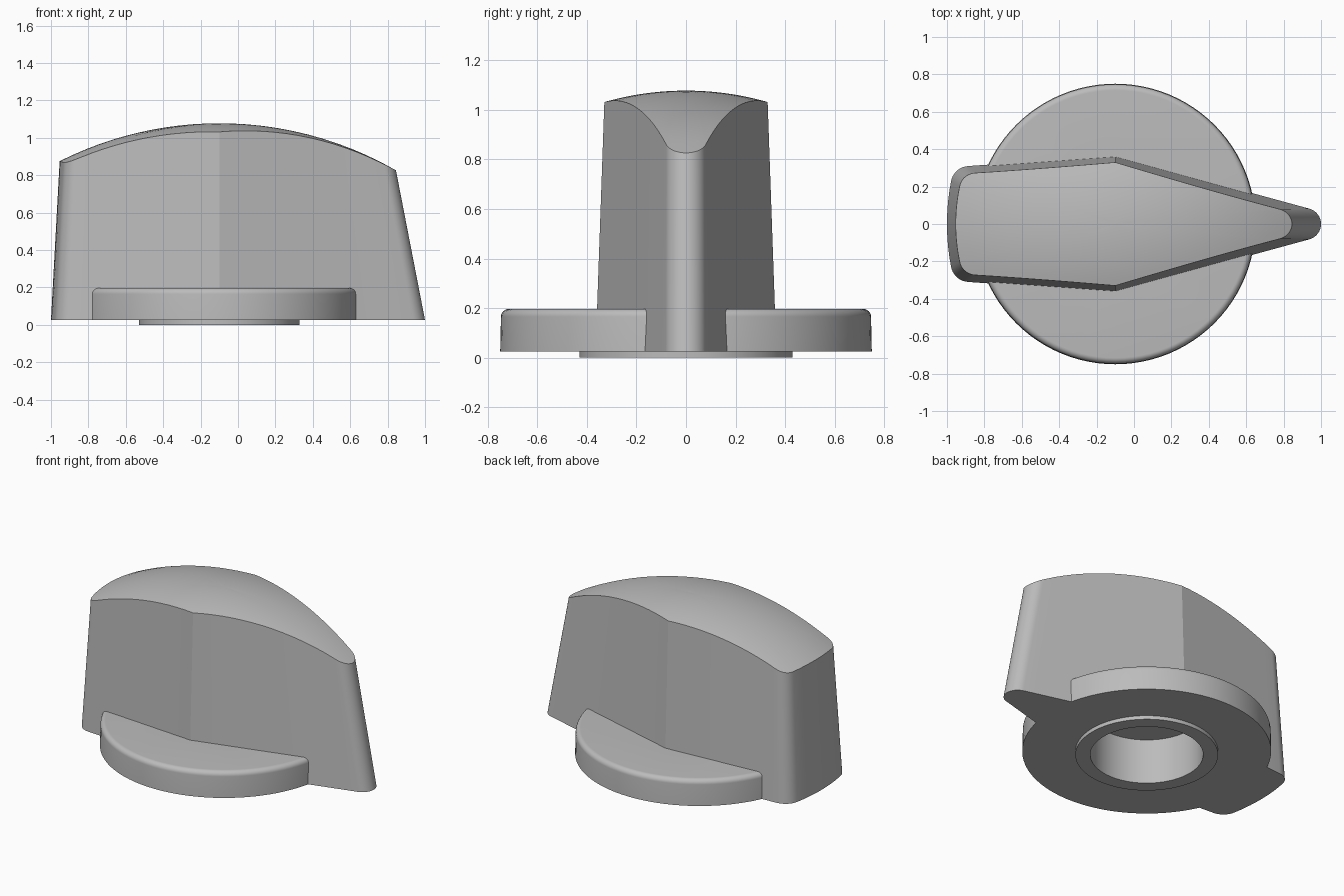
import bpy, bmesh
from math import sin, cos, asin, radians, degrees, sqrt, pi

if "Cube" in bpy.data.objects:
    bpy.data.objects.remove(bpy.data.objects["Cube"], do_unlink=True)

CX = -0.1        # turning axis of the knob
FLOOR = 0.025    # underside of disc and grip
REF = 0.85       # height at which the upper grip outline is given

grey = bpy.data.materials.new("plain grey")
grey.use_nodes = True
colour = (0.5, 0.5, 0.5, 1)
grey.diffuse_color = colour
grey.node_tree.nodes["Principled BSDF"].inputs["Base Color"].default_value = colour


def make_object(name, bm):
    bmesh.ops.recalc_face_normals(bm, faces=bm.faces)
    mesh = bpy.data.meshes.new(name)
    bm.to_mesh(mesh)
    bm.free()
    mesh.materials.append(grey)
    obj = bpy.data.objects.new(name, mesh)
    bpy.context.collection.objects.link(obj)
    return obj


def arc(cx, cy, r, a0, a1, n):
    angles = [radians(a0 + (a1 - a0) * i / n) for i in range(n + 1)]
    return [(cx + r * cos(a), cy + r * sin(a)) for a in angles]


def line(p, q, n):
    """Points strictly between p and q."""
    return [tuple(a + (b - a) * i / n for a, b in zip(p, q)) for i in range(1, n)]


def outline(tip_x, tip_r, mid_y, corner_x, corner_y, corner_r, end_x):
    """Pointer-shaped grip outline: round tip, widest middle, blunt rear."""
    tip = arc(tip_x - tip_r, 0, tip_r, 0, 74.5, 10)
    corner = arc(corner_x, corner_y, corner_r, 94, 169, 9)
    middle = (CX, mid_y)
    x, y = corner[-1]
    sag = x - end_x
    big = (y * y + sag * sag) / (2 * sag)
    rear = arc(end_x + big, 0, big, 180 - degrees(asin(y / big)), 180, 5)
    half = (tip + line(tip[-1], middle, 14) + [middle]
            + line(middle, corner[0], 12) + corner + rear[1:])
    return half + [(x, -y) for x, y in half[-2:0:-1]]


def dome(x, y):
    """Height of the crowned top."""
    rx, ry = 1.9, 1.2
    return 1.078 - (rx - sqrt(rx**2 - (x - CX)**2)) - (ry - sqrt(ry**2 - y * y))


# Grip: drafted walls running up to a crowned top
lower = outline(1.0, 0.085, 0.365, -0.88, 0.21, 0.1, -1.0)
upper = outline(0.84, 0.083, 0.336, -0.845, 0.185, 0.09, -0.955)
rim = []
for (x0, y0), (x1, y1) in zip(lower, upper):
    z = REF
    for _ in range(12):
        t = (z - FLOOR) / (REF - FLOOR)
        x, y = x0 + (x1 - x0) * t, y0 + (y1 - y0) * t
        z = dome(x, y)
    rim.append((x, y))

bm = bmesh.new()
loops = [[bm.verts.new((x, y, FLOOR)) for x, y in lower]]
STEPS = 12
for k in range(STEPS, 0, -1):
    s = k / STEPS
    ring = [(CX + (x - CX) * s, y * s) for x, y in rim]
    loops.append([bm.verts.new((x, y, dome(x, y))) for x, y in ring])
count = len(lower)
for a, b in zip(loops, loops[1:]):
    for i in range(count):
        j = (i + 1) % count
        bm.faces.new((a[i], a[j], b[j], b[i]))
peak = bm.verts.new((CX, 0, dome(CX, 0)))
for i in range(count):
    bm.faces.new((loops[-1][i], loops[-1][(i + 1) % count], peak))
bm.faces.new(loops[0])
grip = make_object("pointer_grip", bm)


def lathe(name, profile, sides=96):
    """Solid of revolution about the knob axis, closed at both ends."""
    bm = bmesh.new()
    rings = [[bm.verts.new((CX + r * cos(2 * pi * i / sides), r * sin(2 * pi * i / sides), z))
              for i in range(sides)] for r, z in profile]
    for a, b in zip(rings, rings[1:]):
        for i in range(sides):
            j = (i + 1) % sides
            bm.faces.new((a[i], a[j], b[j], b[i]))
    bm.faces.new(rings[0])
    bm.faces.new(rings[-1])
    return make_object(name, bm)


# Base disc with rounded upper edge and a low boss underneath
base = lathe("base_disc", [(0.43, 0), (0.43, FLOOR), (0.75, FLOOR)]
             + arc(0.715, 0.165, 0.032, 0, 90, 8))

# Shaft socket cut up through the disc and into the grip
socket = lathe("socket_cutter", [(0.34, -0.1), (0.34, 0.3)])
socket.hide_render = True
for obj in (grip, base):
    mod = obj.modifiers.new("socket", 'BOOLEAN')
    mod.operation = 'DIFFERENCE'
    mod.solver = 'EXACT'
    mod.object = socket
    bpy.context.view_layer.objects.active = obj
    bpy.ops.object.modifier_apply(modifier=mod.name)
bpy.data.objects.remove(socket, do_unlink=True)

# Smooth curves, crisp creases
bpy.ops.object.select_all(action='DESELECT')
for obj in (grip, base):
    obj.select_set(True)
bpy.context.view_layer.objects.active = grip
bpy.ops.object.shade_smooth_by_angle(angle=radians(16))
